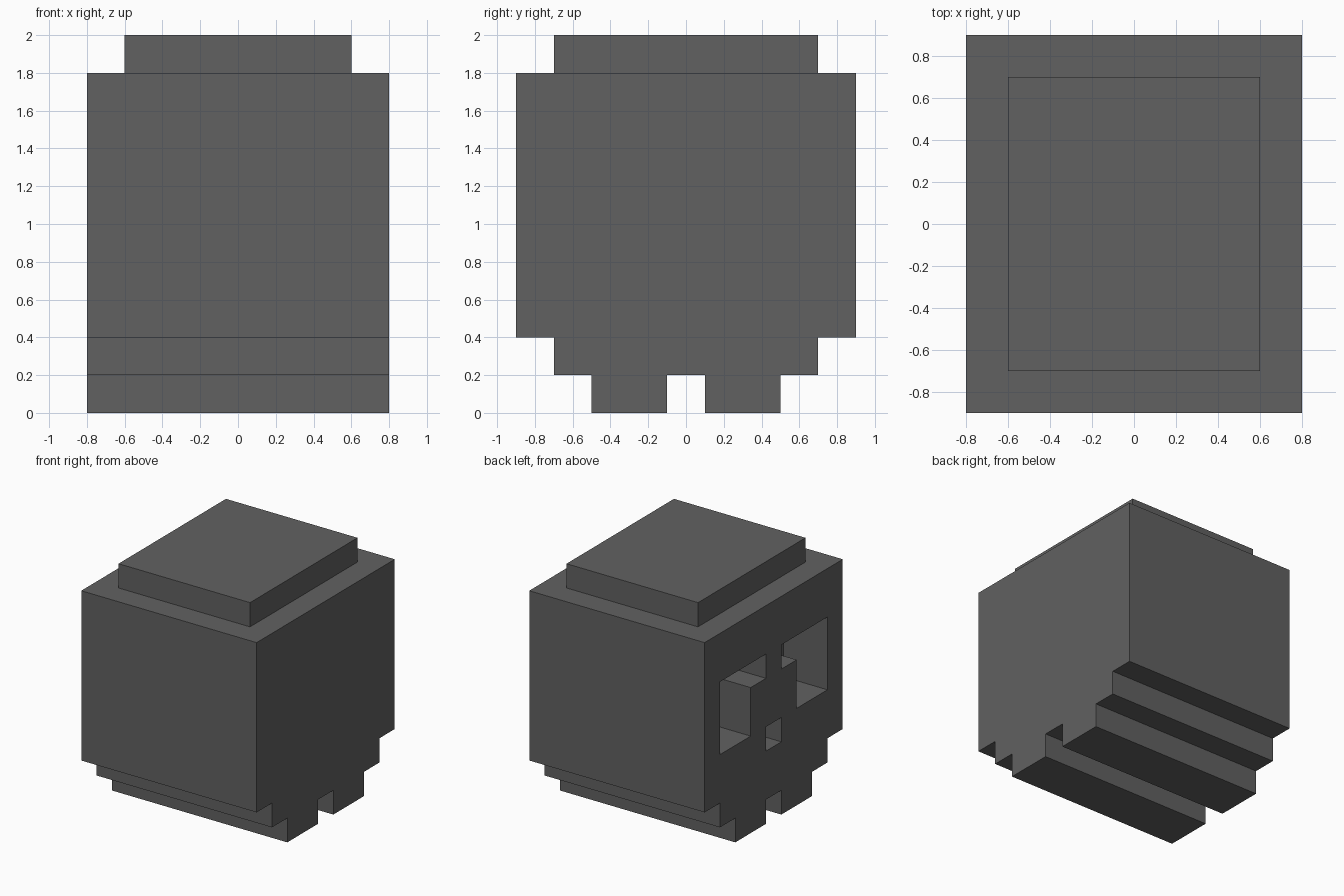
import bpy, bmesh

if "Cube" in bpy.data.objects:
    bpy.data.objects.remove(bpy.data.objects["Cube"])

bone = bpy.data.materials.new("dark grey bone")
bone.diffuse_color = (0.12, 0.12, 0.12, 1)
bone.use_nodes = True
bone.node_tree.nodes["Principled BSDF"].inputs["Base Color"].default_value = bone.diffuse_color


def prism(name, profile, x0, x1):
    """Extrude a closed (y, z) profile along x."""
    bm = bmesh.new()
    face = bm.faces.new([bm.verts.new((x0, y, z)) for y, z in profile])
    ext = bmesh.ops.extrude_face_region(bm, geom=[face])
    verts = [g for g in ext["geom"] if isinstance(g, bmesh.types.BMVert)]
    bmesh.ops.translate(bm, verts=verts, vec=(x1 - x0, 0, 0))
    bmesh.ops.recalc_face_normals(bm, faces=bm.faces)
    mesh = bpy.data.meshes.new(name)
    bm.to_mesh(mesh)
    bm.free()
    mesh.materials.append(bone)
    obj = bpy.data.objects.new(name, mesh)
    bpy.context.collection.objects.link(obj)
    return obj


def mirrored(points):
    """Complete a half profile by mirroring it in y."""
    return points + [(-y, z) for y, z in reversed(points)]


# Skull with stepped jaw and a gap between the two rows of teeth
skull = prism("skull", mirrored([
    (0.1, 0.2), (0.1, 0), (0.5, 0), (0.5, 0.2), (0.7, 0.2),
    (0.7, 0.4), (0.9, 0.4), (0.9, 1.8)]), -0.8, 0.8)

# Raised crown
prism("crown", [(-0.7, 1.8), (0.7, 1.8), (0.7, 2), (-0.7, 2)], -0.6, 0.6)

# Eye sockets and nose hole, carved into the -x side
eye = [(0.7, 0.8), (0.7, 1.4), (0.1, 1.4), (0.1, 1.2), (0.3, 1.2), (0.3, 0.8)]
holes = {
    "eye_socket_left": eye,
    "eye_socket_right": [(-y, z) for y, z in eye],
    "nose_hole": [(-0.1, 0.6), (0.1, 0.6), (0.1, 0.8), (-0.1, 0.8)],
}
bpy.context.view_layer.objects.active = skull
for name, profile in holes.items():
    cutter = prism(name, profile, -0.9, -0.4)
    cutter.hide_render = True
    mod = skull.modifiers.new(name, 'BOOLEAN')
    mod.operation = 'DIFFERENCE'
    mod.solver = 'EXACT'
    mod.object = cutter
    bpy.ops.object.modifier_apply(modifier=mod.name)
    bpy.data.objects.remove(cutter)
